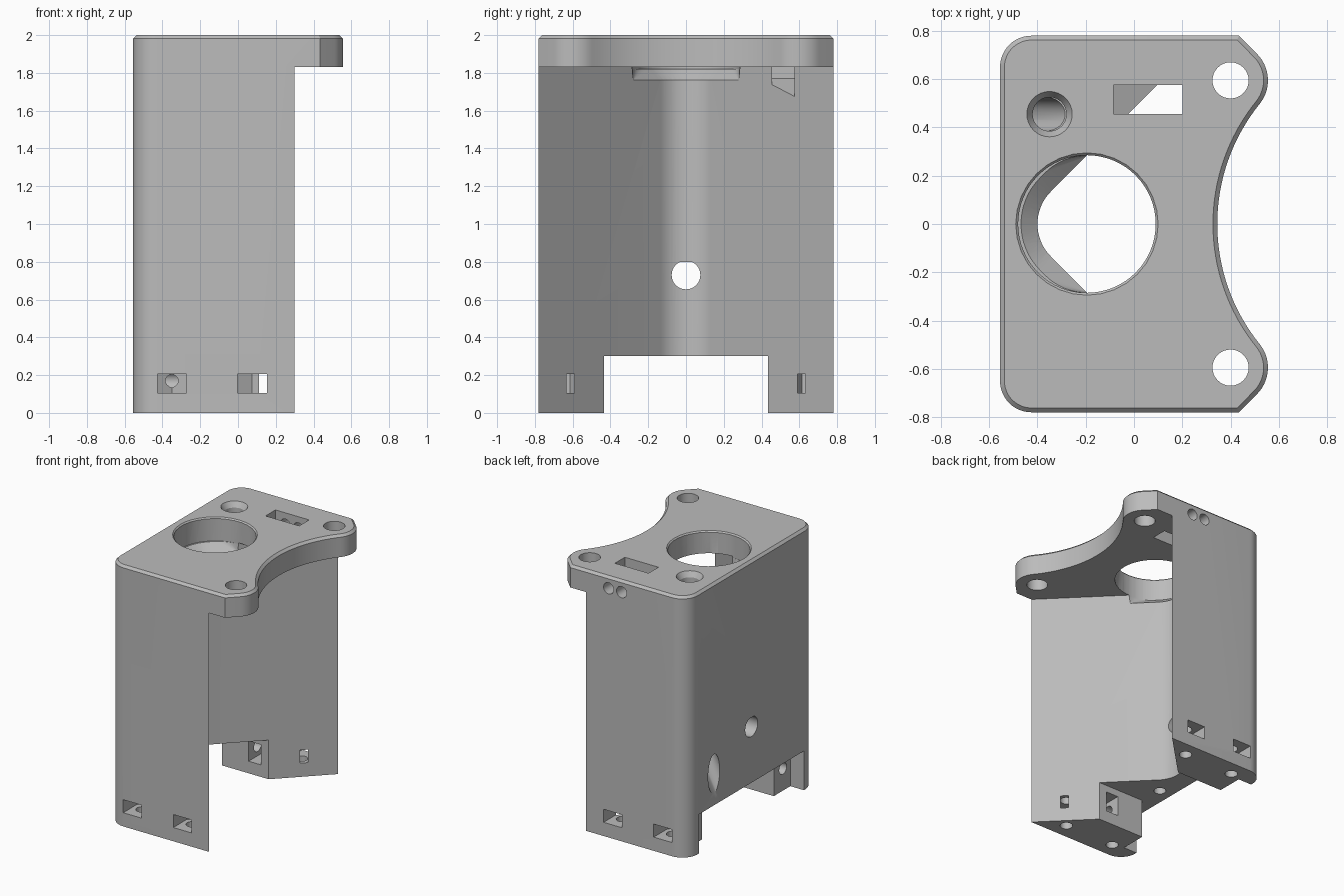
import bpy, bmesh
from math import sin, cos, pi, radians, atan2
from mathutils import Vector

old = bpy.data.objects.get("Cube")
if old:
    bpy.data.objects.remove(old)

grey = bpy.data.materials.new("light_grey")
grey.use_nodes = True
colour = (0.5, 0.5, 0.5, 1)
grey.diffuse_color = colour
grey.node_tree.nodes["Principled BSDF"].inputs["Base Color"].default_value = colour


def arc(cx, cy, r, start, end, n):
    steps = [radians(start + (end - start) * i / n) for i in range(n + 1)]
    return [(cx + r * cos(a), cy + r * sin(a)) for a in steps]


def circle(cx, cy, r, n=32):
    return arc(cx, cy, r, 0, 360, n)[:-1]


def to_object(bm, name):
    bmesh.ops.recalc_face_normals(bm, faces=bm.faces[:])
    mesh = bpy.data.meshes.new(name)
    bm.to_mesh(mesh)
    bm.free()
    mesh.materials.append(grey)
    ob = bpy.data.objects.new(name, mesh)
    bpy.context.collection.objects.link(ob)
    return ob


def prism(name, points, axis, lo, hi, chamfer=0):
    """Extrude a 2D outline along x (y,z outline), y (x,z) or z (x,y)."""
    place = {"x": lambda u, v: (lo, u, v), "y": lambda u, v: (u, lo, v),
             "z": lambda u, v: (u, v, lo)}[axis]
    bm = bmesh.new()
    face = bm.faces.new([bm.verts.new(place(u, v)) for u, v in points])
    out = bmesh.ops.extrude_face_region(bm, geom=[face])["geom"]
    step = Vector([hi - lo if a == axis else 0 for a in "xyz"])
    bmesh.ops.translate(bm, vec=step, verts=[g for g in out if isinstance(g, bmesh.types.BMVert)])
    if chamfer:
        rim = [e for e in bm.edges if all(abs(v.co.z - hi) < 1e-5 for v in e.verts)]
        bmesh.ops.bevel(bm, geom=rim, offset=chamfer, segments=1, affect="EDGES")
    return to_object(bm, name)


def rod(name, a, b, r1, r2):
    """Round cutter between two points, optionally tapered."""
    a, b = Vector(a), Vector(b)
    bm = bmesh.new()
    bmesh.ops.create_cone(bm, cap_ends=True, segments=32, radius1=r1, radius2=r2,
                          depth=(b - a).length)
    bm.transform((b - a).to_track_quat("Z", "Y").to_matrix().to_4x4())
    bmesh.ops.translate(bm, vec=(a + b) / 2, verts=bm.verts[:])
    return to_object(bm, name)


def box(name, x0, x1, y0, y1, z0, z1):
    return prism(name, [(x0, y0), (x1, y0), (x1, y1), (x0, y1)], "z", z0, z1)


# Outer block: rounded back corners, two lugs joined by a concave arc
lug = arc(0.4, 0.595, 0.155, -38.9, 45, 14)
hollow = atan2(0.498, -0.617) * 180 / pi
upper = lug + [(0.435, 0.78)] + arc(-0.425, 0.65, 0.13, 90, 180, 12)
lower = [(x, -y) for x, y in reversed(upper)]
outline = upper + lower + arc(1.138, 0, 0.793, 360 - hollow, hollow, 32)[1:-1]
housing = prism("motor_bracket_housing", outline, "z", 0, 2, chamfer=0.018)

cutters = []
add = cutters.append

# V-shaped cavity with a rounded root, under the top plate
wedge = arc(-0.21, 0, 0.19, 225, 135, 16) + [(0.42, 0.9), (1, 0.9), (1, -0.9), (0.42, -0.9)]
add(prism("cavity_cutter", wedge, "z", -0.5, 1.83))

# Main bore and its blend into the cavity walls
add(prism("bore_cutter", circle(-0.195, 0, 0.285, 64), "z", 1.82, 2.1))
add(rod("bore_rim_cutter", (-0.195, 0, 1.985), (-0.195, 0, 2.005), 0.28, 0.3))
bm = bmesh.new()
for x, y in circle(-0.195, 0, 0.285, 64):
    bm.verts.new((x, y, 1.83))
for x, y in arc(-0.207, 0, 0.19, 225, 135, 12) + [(-0.195, 0.28), (-0.195, -0.28)]:
    bm.verts.new((x, y, 1.76))
bmesh.ops.convex_hull(bm, input=bm.verts[:])
add(to_object(bm, "bore_blend_cutter"))

# Bottom opening, wider at the back
add(box("opening_cutter", -1, 1, -0.435, 0.435, -0.5, 0.3))
add(box("back_step_cutter", -1, -0.44, -0.635, 0.635, -0.5, 0.3))

# Slot with a sloped floor, and two small holes into it
slot = [(-0.085, 2.1), (0.2, 2.1), (0.2, 1.62), (-0.085, 1.77)]
add(prism("slot_cutter", slot, "y", 0.455, 0.575))
for x in (0.0, 0.11):
    add(prism("tie_hole_cutter", circle(x, 1.91, 0.043, 24), "y", 0.52, 0.9))

# Cable channel from the top to the back, with a flared mouth
add(rod("channel_cutter", (-0.35, 0.455, 0.9), (-0.35, 0.455, 2.1), 0.07, 0.07))
add(rod("channel_mouth_cutter", (-0.35, 0.455, 1.96), (-0.35, 0.455, 2.01), 0.07, 0.1))
add(rod("channel_exit_cutter", (-0.33, 0.455, 0.965), (-0.66, 0.455, 0.345), 0.07, 0.07))

# Flat-topped hole through the back wall
d_shape = [(y, min(z, 0.8)) for y, z in circle(0, 0.73, 0.076)]
add(prism("back_hole_cutter", d_shape, "x", -0.7, 0))

for side in (-1, 1):
    # Lug holes and screw holes above the opening
    add(prism("lug_hole_cutter", circle(0.4, side * 0.595, 0.075), "z", 1.7, 2.1))
    add(prism("upper_screw_cutter", circle(-0.45, side * 0.25, 0.043, 24), "z", 0.2, 0.6))
    # Foot screws and nut traps open to the sides
    for x in (-0.35, 0.075):
        add(prism("foot_screw_cutter", circle(x, side * 0.66, 0.045, 24), "z", -0.1, 0.35))
        trap = [(x - 0.0775, side * 0.9), (x - 0.0775, side * 0.615), (x, side * 0.57),
                (x + 0.0775, side * 0.615), (x + 0.0775, side * 0.9)]
        add(prism("side_nut_cutter", trap, "z", 0.105, 0.205))
    # Back screws and nut traps open to the inside
    add(prism("back_screw_cutter", circle(side * 0.545, 0.17, 0.045, 24), "x", -0.5, -0.06))
    trap = [(side * 0.4, 0.0925), (side * 0.59, 0.0925), (side * 0.635, 0.17),
            (side * 0.59, 0.2475), (side * 0.4, 0.2475)]
    add(prism("inner_nut_cutter", trap, "x", -0.215, -0.11))

# Apply every cut, then discard the cutters
bpy.context.view_layer.objects.active = housing
for cutter in cutters:
    cutter.hide_render = True
    mod = housing.modifiers.new("cut", "BOOLEAN")
    mod.operation, mod.solver, mod.object = "DIFFERENCE", "EXACT", cutter
    bpy.ops.object.modifier_apply(modifier=mod.name)
    bpy.data.objects.remove(cutter)

# Smooth rounded surfaces, keep edges crisp
bpy.ops.object.select_all(action="DESELECT")
housing.select_set(True)
bpy.ops.object.shade_smooth_by_angle(angle=radians(30))
